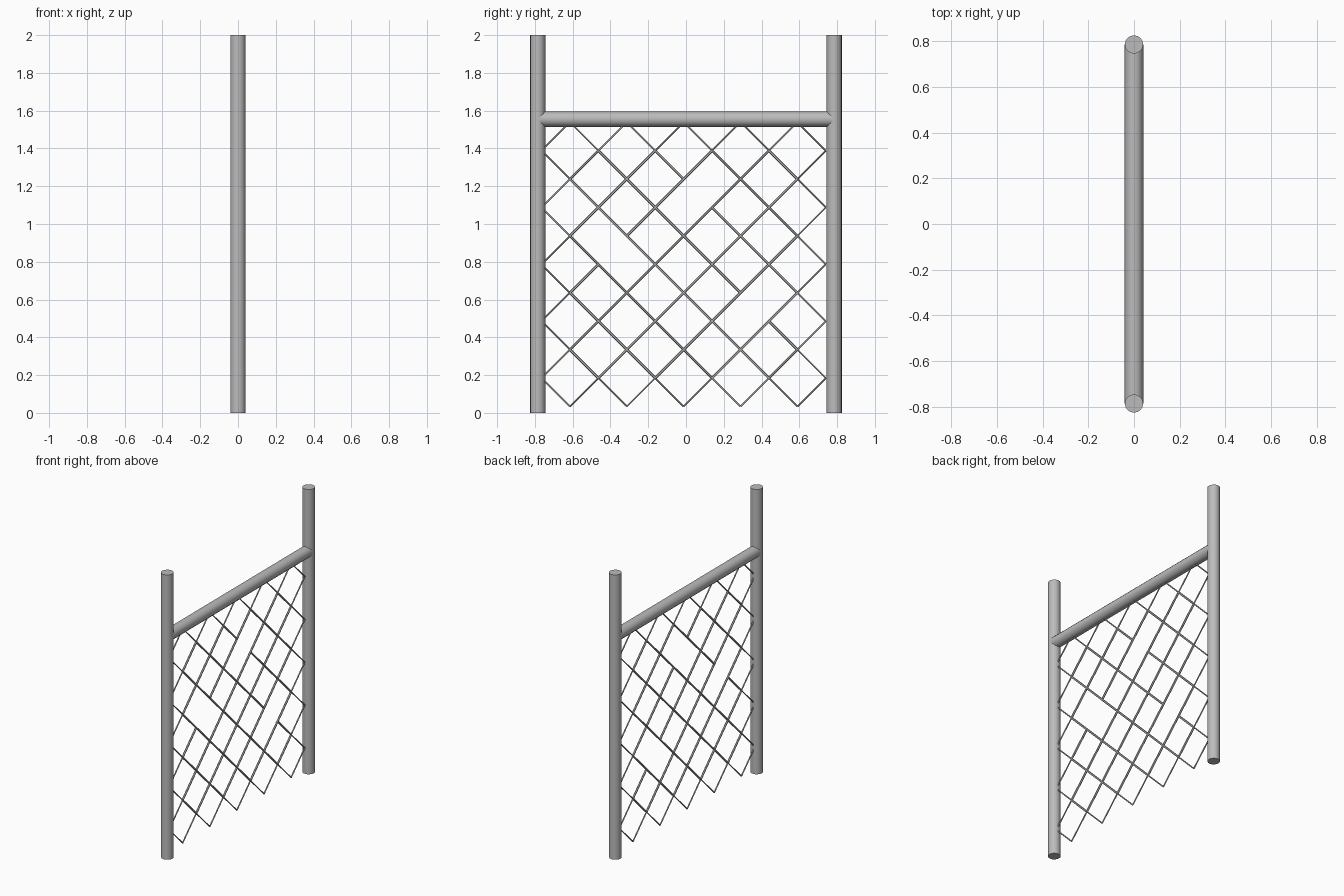
import bpy
import math
from mathutils import Vector

if "Cube" in bpy.data.objects:
    bpy.data.objects.remove(bpy.data.objects["Cube"], do_unlink=True)

steel = bpy.data.materials.new("galvanised_grey")
steel.use_nodes = True
GREY = (0.5, 0.5, 0.5, 1)
steel.diffuse_color = GREY
steel.node_tree.nodes["Principled BSDF"].inputs["Base Color"].default_value = GREY

POST_Y = 0.785
RAIL_Z = 1.555


def tube(name, a, b, radius, sides):
    """Closed cylinder running from a to b."""
    a, b = Vector(a), Vector(b)
    axis = b - a
    bpy.ops.mesh.primitive_cylinder_add(
        vertices=sides, radius=radius, depth=axis.length, location=(a + b) / 2,
        rotation=axis.to_track_quat('Z', 'Y').to_euler())
    obj = bpy.context.object
    obj.name = name
    obj.data.materials.append(steel)
    bpy.ops.object.shade_smooth_by_angle(angle=math.radians(40))
    return obj


# Posts and top rail
tube("front_post", (0, -POST_Y, 0), (0, -POST_Y, 2), 0.04, 16)
tube("back_post", (0, POST_Y, 0), (0, POST_Y, 2), 0.04, 16)
tube("top_rail", (0, -POST_Y, RAIL_Z), (0, POST_Y, RAIL_Z), 0.0405, 12)

# Wire mesh: a diagonal lattice with a few broken strands
STEP = 0.1505
CELLS = 10
BROKEN = {((2, 5), (3, 6)), ((6, 7), (5, 8)), ((8, 3), (7, 4))}


def node(i, j):
    return Vector((0, -0.765 + STEP * i, 0.034 + STEP * j))


wires = []
for j in range(CELLS):
    for i in range(CELLS + 1):
        if (i + j) % 2 == 0:
            continue
        for side in (-1, 1):
            end = (i + side, j + 1)
            if not 0 <= end[0] <= CELLS or ((i, j), end) in BROKEN:
                continue
            # Strands on the outline are single, inner ones are doubled
            outline = j in (0, CELLS - 1) or {i, end[0]} in ({0, 1}, {CELLS - 1, CELLS})
            wires.append(tube("wire", node(i, j), node(*end),
                              0.0045 if outline else 0.007, 6))

# Join the strands into one mesh
bpy.ops.object.select_all(action='DESELECT')
for wire in wires:
    wire.select_set(True)
bpy.context.view_layer.objects.active = wires[0]
bpy.ops.object.join()
wires[0].name = "wire_mesh"
